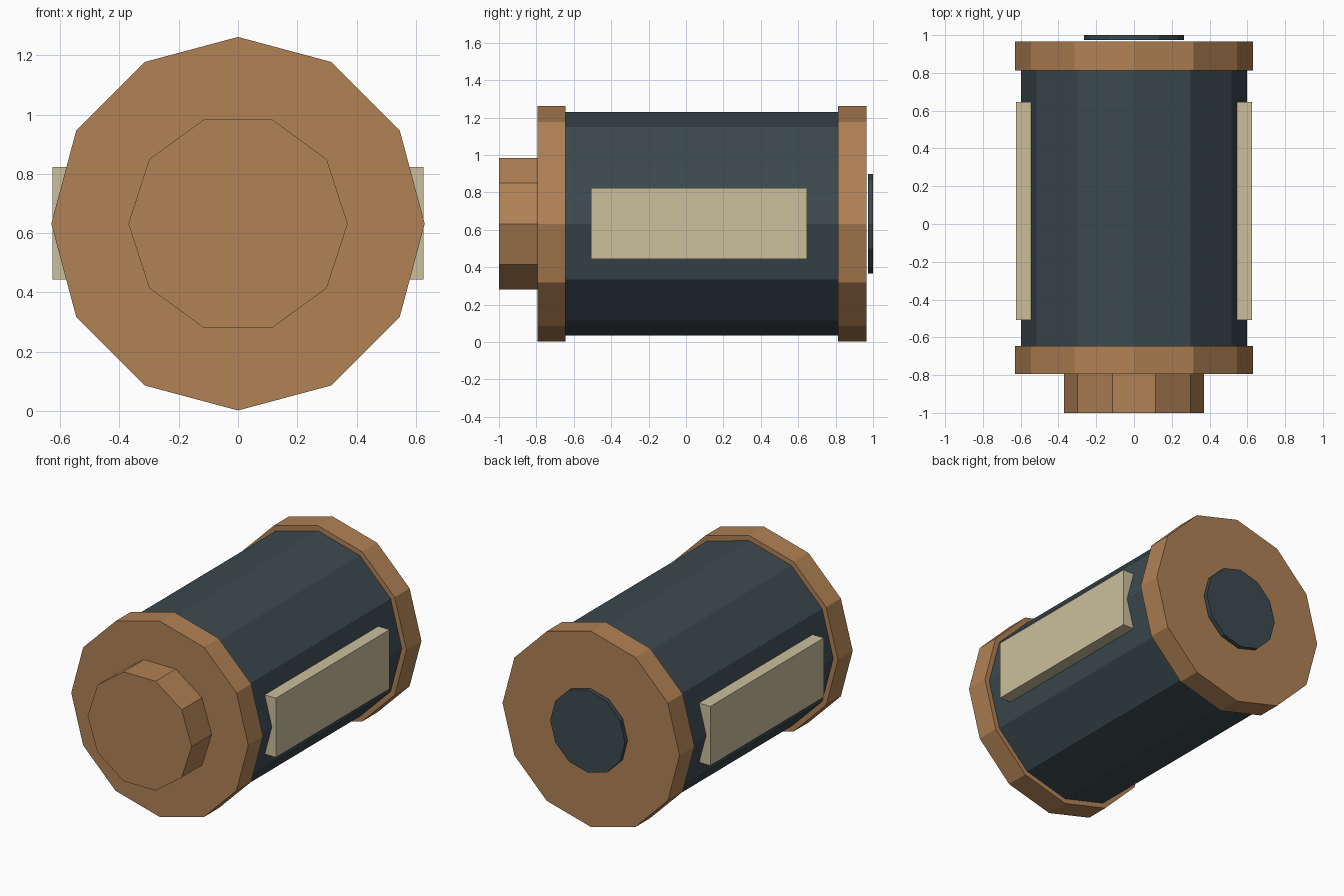
import bpy
import math

cube = bpy.data.objects.get("Cube")
if cube:
    bpy.data.objects.remove(cube, do_unlink=True)

AXIS_Z = 0.632  # height of the barrel's long axis


def make_material(name, rgb):
    mat = bpy.data.materials.new(name)
    mat.use_nodes = True
    color = (*rgb, 1.0)
    mat.diffuse_color = color
    mat.node_tree.nodes["Principled BSDF"].inputs["Base Color"].default_value = color
    return mat


copper = make_material("copper", (0.44, 0.22, 0.09))
slate = make_material("dark slate", (0.045, 0.067, 0.078))
cream = make_material("pale cream", (0.60, 0.52, 0.335))


def finish(name, mat):
    obj = bpy.context.object
    obj.name = obj.data.name = name
    bpy.ops.object.transform_apply(location=False, rotation=True, scale=True)
    obj.data.materials.append(mat)
    return obj


def prism(name, sides, radius, y0, y1, mat):
    """Flat-sided cylinder along y, with one corner pointing along +x."""
    bpy.ops.mesh.primitive_cylinder_add(
        vertices=sides, radius=radius, depth=y1 - y0,
        location=(0, (y0 + y1) / 2, AXIS_Z))
    obj = bpy.context.object
    # Turn a corner onto +x, then lay the cylinder along y
    spin = math.pi / 2
    for v in obj.data.vertices:
        x, y, z = v.co
        v.co = (x * math.cos(spin) - y * math.sin(spin),
                x * math.sin(spin) + y * math.cos(spin), z)
    obj.rotation_euler = (math.pi / 2, 0, 0)
    return finish(name, mat)


def box(name, low, high, mat):
    center = [(a + b) / 2 for a, b in zip(low, high)]
    bpy.ops.mesh.primitive_cube_add(size=1, location=center)
    bpy.context.object.scale = [b - a for a, b in zip(low, high)]
    return finish(name, mat)


# Barrel and its end caps
prism("barrel", 12, 0.597, -0.70, 0.87, slate)
prism("front_cap", 12, 0.63, -0.795, -0.645, copper)
prism("back_cap", 12, 0.63, 0.813, 0.965, copper)

# Front terminal and rear contact disc
prism("front_terminal", 10, 0.37, -1.0, -0.795, copper)
prism("back_disc", 12, 0.266, 0.973, 1.0, slate)

# Plates on both sides
box("left_plate", (0.54, -0.508, 0.443), (0.626, 0.647, 0.824), cream)
box("right_plate", (-0.626, -0.508, 0.443), (-0.54, 0.647, 0.824), cream)
